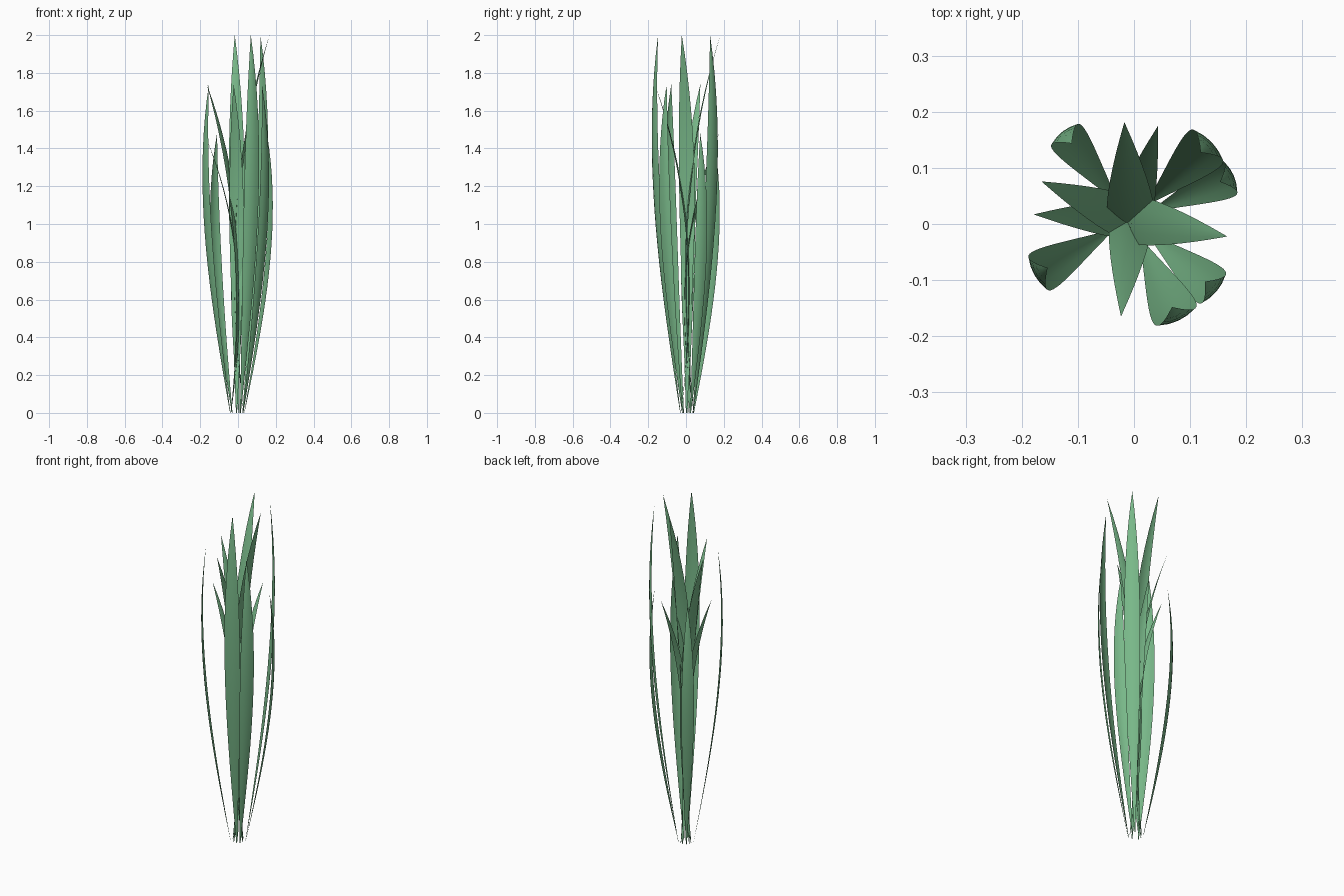
import bpy, bmesh, math
from mathutils import Matrix, Vector

ROWS, COLS = 20, 4
CENTRE = Vector((-0.005, 0.008, 0))

cube = bpy.data.objects.get("Cube")
if cube:
    bpy.data.objects.remove(cube, do_unlink=True)

# One leaf green for the whole plant
leaf_green = bpy.data.materials.new("leaf_green")
leaf_green.use_nodes = True
colour = (0.19, 0.48, 0.25, 1)
leaf_green.diffuse_color = colour
leaf_green.node_tree.nodes["Principled BSDF"].inputs["Base Color"].default_value = colour


def bezier(t, a, b, c, d):
    s = 1 - t
    return a * s**3 + 3 * b * s * s * t + 3 * c * s * t * t + d * t**3


def add_leaf(name, angle, height, width_scale, reach, cup):
    """A thin pointed blade whose midline follows the reach curve."""
    bm = bmesh.new()
    turn = Matrix.Rotation(math.radians(angle), 3, "Z")
    grid = []
    for i in range(ROWS):
        t = i / ROWS
        width = width_scale * bezier(t, 0.005, 0.066, 0.152, 0)
        row = []
        for j in range(COLS + 1):
            u = 2 * j / COLS - 1
            r = bezier(t, *reach) - cup * width * u * u
            row.append(bm.verts.new(CENTRE + turn @ Vector((r, u * width / 2, t * height))))
        grid.append(row)
    for low, high in zip(grid, grid[1:]):
        for j in range(COLS):
            bm.faces.new((low[j], low[j + 1], high[j + 1], high[j]))
    # Close the blade to a point
    tip = bm.verts.new(CENTRE + turn @ Vector((reach[-1], 0, height)))
    for j in range(COLS):
        bm.faces.new((grid[-1][j], grid[-1][j + 1], tip))
    for face in bm.faces:
        face.smooth = True
    mesh = bpy.data.meshes.new(name)
    bm.to_mesh(mesh)
    bm.free()
    mesh.materials.append(leaf_green)
    bpy.context.collection.objects.link(bpy.data.objects.new(name, mesh))


# Outer blades bow outwards, inner blades cross the middle and splay at the tip
OUTER = (0.042, 0.15, 0.248, 0.172)
INNER = (0.035, -0.045, -0.04, 0.174)

# Size, height, width scale, outer directions, inner directions
tiers = [
    ("tall", 2.0, 1.0, (44, -65), (-10, 94)),
    ("medium", 1.74, 0.9, (-150, -40), (-96, 157)),
    ("short", 1.48, 0.8, (128, 23), (177, 74)),
]
for size, height, width, outer, inner in tiers:
    for n, angle in enumerate(outer, 1):
        add_leaf(f"{size}_outer_leaf_{n}", angle, height, width, OUTER, 0.1)
    for n, angle in enumerate(inner, 1):
        add_leaf(f"{size}_inner_leaf_{n}", angle, height, width, INNER, -0.06)
